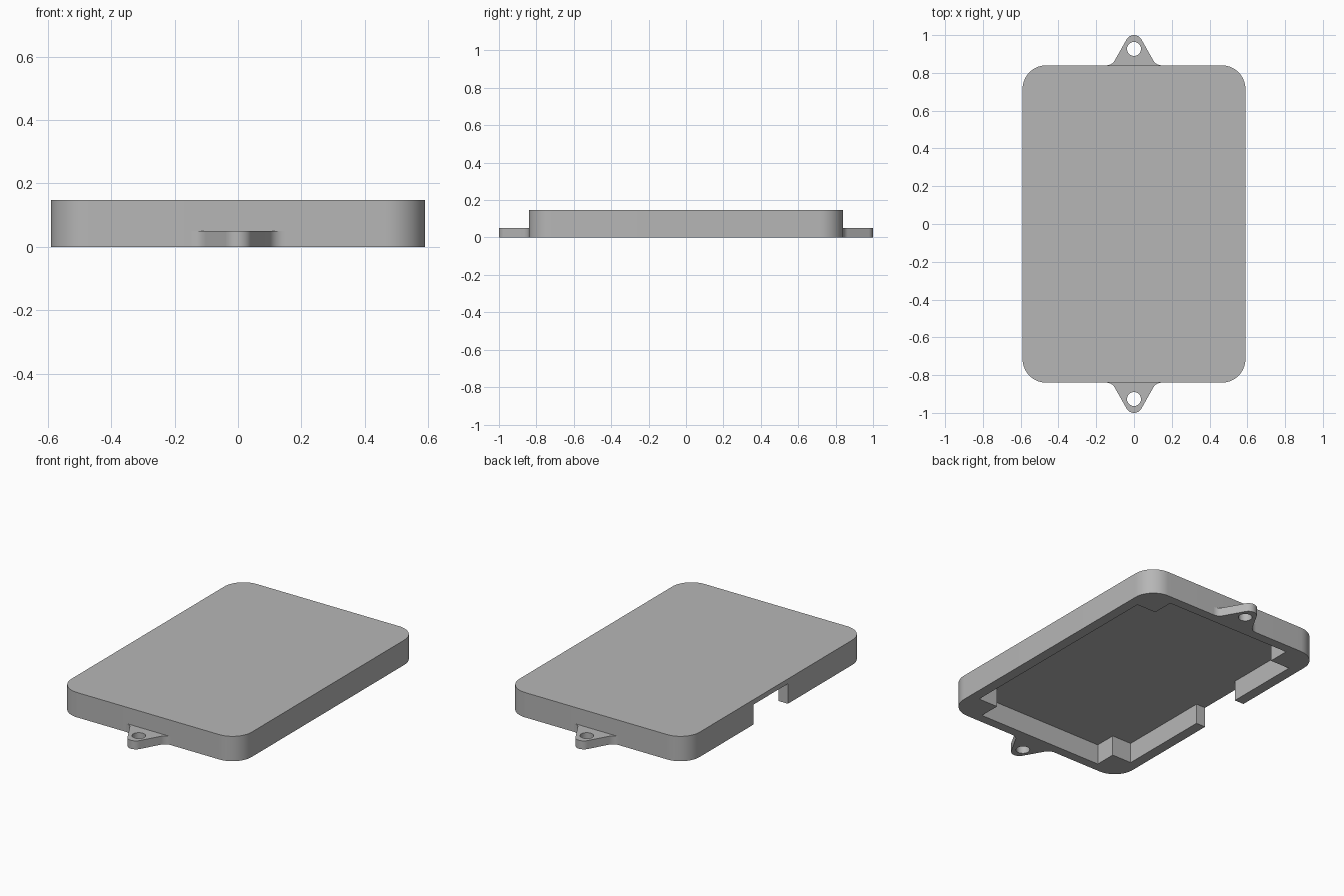
import bpy
import bmesh
from math import sin, cos, radians

cube = bpy.data.objects.get("Cube")
if cube:
    bpy.data.objects.remove(cube, do_unlink=True)

HALF_X, HALF_Y, HEIGHT = 0.59, 0.84, 0.147
CORNER = 0.125
INNER_X, INNER_Y, CEILING = 0.53, 0.785, 0.118
POST = 0.125            # size of the square corner posts
TAB_HEIGHT = 0.05

grey = bpy.data.materials.new("plain grey")
grey.use_nodes = True
colour = (0.47, 0.47, 0.47, 1)
grey.diffuse_color = colour
grey.node_tree.nodes["Principled BSDF"].inputs["Base Color"].default_value = colour


def arc(cx, cy, r, start, end, steps=14):
    """Points on an arc, angles in degrees."""
    angles = [radians(start + (end - start) * i / steps) for i in range(steps + 1)]
    return [(cx + r * cos(a), cy + r * sin(a)) for a in angles]


def prism(name, outline, z0, z1):
    """Extrude a flat outline between two heights."""
    bm = bmesh.new()
    face = bm.faces.new([bm.verts.new((x, y, z0)) for x, y in outline])
    top = bmesh.ops.extrude_face_region(bm, geom=[face])["geom"]
    verts = [v for v in top if isinstance(v, bmesh.types.BMVert)]
    bmesh.ops.translate(bm, verts=verts, vec=(0, 0, z1 - z0))
    bmesh.ops.recalc_face_normals(bm, faces=bm.faces)
    mesh = bpy.data.meshes.new(name)
    bm.to_mesh(mesh)
    bm.free()
    mesh.materials.append(grey)
    obj = bpy.data.objects.new(name, mesh)
    bpy.context.collection.objects.link(obj)
    return obj


def activate(obj):
    bpy.ops.object.select_all(action='DESELECT')
    obj.select_set(True)
    bpy.context.view_layer.objects.active = obj


def cut(obj, cutter):
    """Subtract the cutter, then discard it."""
    mod = obj.modifiers.new("cut", 'BOOLEAN')
    mod.operation = 'DIFFERENCE'
    mod.solver = 'EXACT'
    mod.object = cutter
    activate(obj)
    bpy.ops.object.modifier_apply(modifier=mod.name)
    bpy.data.objects.remove(cutter, do_unlink=True)


def smooth(obj):
    activate(obj)
    bpy.ops.object.shade_smooth_by_angle(angle=radians(30))


# Rounded lid
outline = []
for sx, sy, start in ((1, 1, 0), (-1, 1, 90), (-1, -1, 180), (1, -1, 270)):
    outline += arc(sx * (HALF_X - CORNER), sy * (HALF_Y - CORNER), CORNER, start, start + 90)
lid = prism("lid", outline, 0, HEIGHT)

# Hollow underside with corner posts, open through one side wall
px, py = INNER_X - POST, INNER_Y - POST
side_opening = [(-INNER_X, 0.21), (-0.7, 0.21), (-0.7, -0.11), (-INNER_X, -0.11)]
cavity = [(INNER_X, py), (px, py), (px, INNER_Y),
          (-px, INNER_Y), (-px, py), (-INNER_X, py)]
cavity += side_opening
cavity += [(-INNER_X, -py), (-px, -py), (-px, -INNER_Y),
           (px, -INNER_Y), (px, -py), (INNER_X, -py)]
cut(lid, prism("cavity_cutter", cavity, -0.1, CEILING))
smooth(lid)

# Screw tabs: rounded tip, sloping sides, filleted into the lid
TIP, FILLET, FOOT = 0.045, 0.05, 0.146
for name, side in (("back_tab", 1), ("front_tab", -1)):
    half = arc(FOOT, HALF_Y + FILLET, FILLET, 270, 210, 8)
    half += arc(0, 1 - TIP, TIP, 30, 90, 10)
    tab_outline = half + [(-x, y) for x, y in reversed(half[:-1])]
    tab = prism(name, [(x, y * side) for x, y in tab_outline], 0, TAB_HEIGHT)
    cut(tab, prism("hole_cutter", arc(0, 0.927 * side, 0.037, 0, 348.75, 31), -0.1, 0.2))
    smooth(tab)
